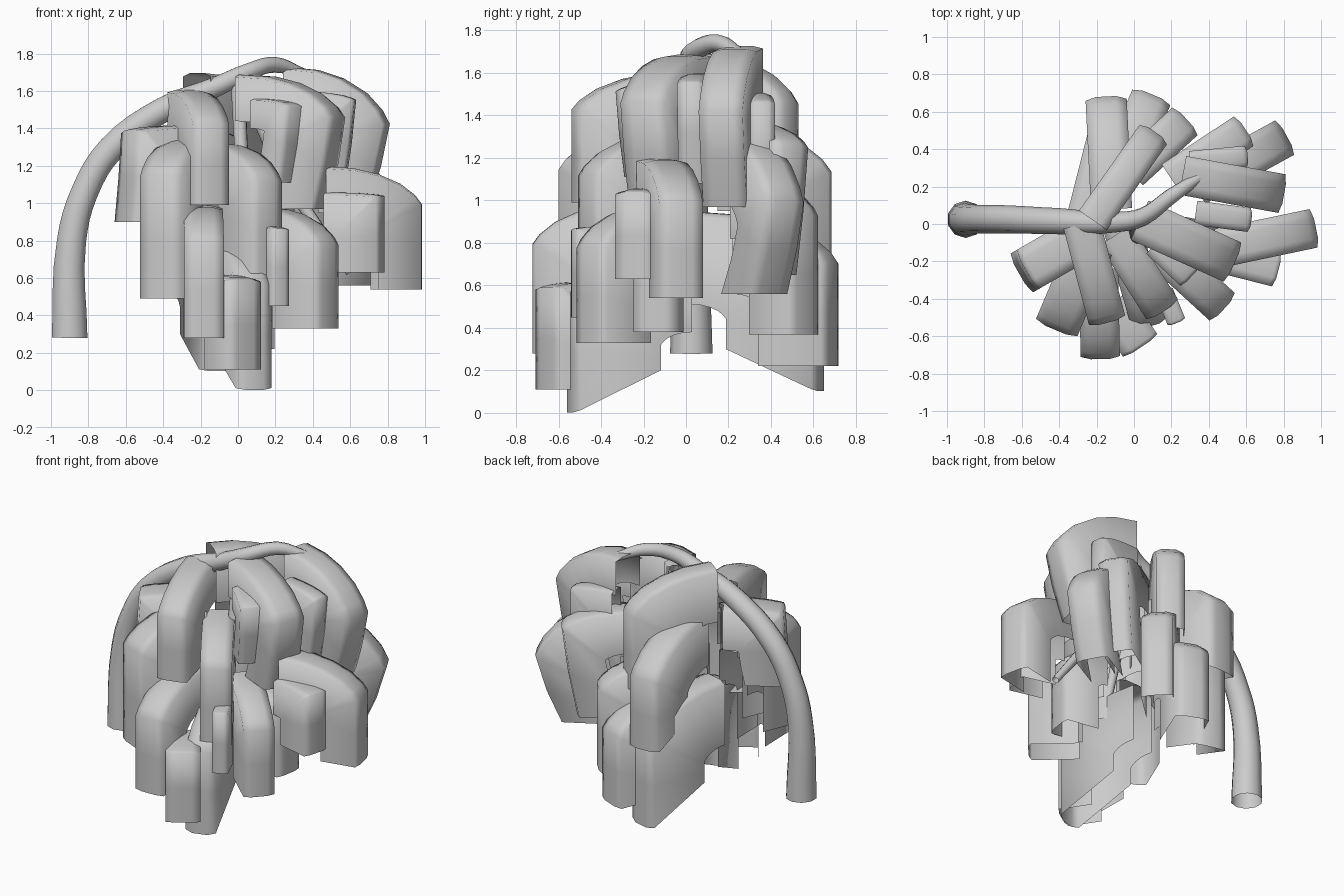
import bpy
import bmesh
from mathutils import Vector

cube = bpy.data.objects.get("Cube")
if cube:
    bpy.data.objects.remove(cube, do_unlink=True)

grey = bpy.data.materials.new("pale_grey")
grey.use_nodes = True
colour = (0.6, 0.6, 0.6, 1)
grey.diffuse_color = colour
grey.node_tree.nodes["Principled BSDF"].inputs["Base Color"].default_value = colour

# leaf cross-section: sideways position, share of the skirt depth
SECTION = [(-1, 1), (-1, 0.06), (-0.5, 0.01), (0.5, 0.01), (1, 0.06), (1, 1)]
# crown line: share of the reach, share of the knee drop
CROWN = [(0, 0), (0.3, 0.05), (0.55, 0.2), (0.78, 0.46), (0.93, 0.76), (1, 1)]


def arch(reach, drop, droop, lean):
    """Points of an arch in the leaf's upright plane, from base to hanging tip."""
    knee = min(droop * reach, 0.6 * drop)
    path = [Vector((u * reach, -v * knee)) for u, v in CROWN]
    path.append(Vector((reach - lean * 0.4, -(knee + drop) / 2)))
    path.append(Vector((reach - lean, -drop)))
    return path


def leaf(name, base, tip, width=0.2, depth=0.28, droop=0.4, lean=0.0, cut=0.0):
    """Open channel that arches out from base, hangs to tip, with deep side skirts."""
    base, tip = Vector(base), Vector(tip)
    out = Vector((tip.x - base.x, tip.y - base.y, 0))
    reach = out.length
    out.normalize()
    side = Vector((-out.y, out.x, 0))
    drop = base.z - tip.z
    depth = min(depth, reach * 0.8)

    crown = arch(reach, drop, droop, lean)
    hem_drop = max(drop - depth - cut, 0.05)
    hem = [p - Vector((0, depth)) for p in arch(reach - depth, hem_drop, droop, lean)]

    bm = bmesh.new()
    rows = []
    for top, low in zip(crown, hem):
        row = []
        for s, d in SECTION:
            q = top.lerp(low, d)
            row.append(bm.verts.new(base + out * q.x + side * s * width / 2
                                    + Vector((0, 0, q.y))))
        rows.append(row)
    for a, b in zip(rows, rows[1:]):
        for j in range(len(SECTION) - 1):
            face = bm.faces.new((a[j], b[j], b[j + 1], a[j + 1]))
            face.smooth = True
    mesh = bpy.data.meshes.new(name)
    bm.to_mesh(mesh)
    bm.free()
    mesh.materials.append(grey)
    bpy.context.collection.objects.link(bpy.data.objects.new(name, mesh))


def stem(name, points, thickness):
    """Tapered round stem along a smooth path of (x, y, z, radius)."""
    curve = bpy.data.curves.new(name, "CURVE")
    curve.dimensions = "3D"
    curve.bevel_depth = thickness
    curve.bevel_resolution = 3
    curve.resolution_u = 4
    curve.materials.append(grey)
    spline = curve.splines.new("BEZIER")
    spline.bezier_points.add(len(points) - 1)
    for bp, (x, y, z, r) in zip(spline.bezier_points, points):
        bp.co = (x, y, z)
        bp.radius = r
        bp.handle_left_type = bp.handle_right_type = "AUTO"
    bpy.context.collection.objects.link(bpy.data.objects.new(name, curve))


# arching trunk and thin inner stems
stem("trunk", [(-0.9, 0.025, 0.28, 1), (-0.89, 0.025, 0.8, 0.82), (-0.82, 0.025, 1.06, 0.76),
               (-0.68, 0.025, 1.29, 0.75), (-0.4, 0.015, 1.5, 0.7), (-0.1, 0.01, 1.63, 0.55),
               (0.05, 0.04, 1.7, 0.48), (0.2, 0.15, 1.74, 0.42), (0.35, 0.25, 1.69, 0.3)], 0.1)
stem("front_stem", [(0, 0.02, 1.65, 1), (0.02, -0.08, 1.25, 0.9), (0.07, -0.2, 0.65, 0.6)], 0.04)
stem("left_stem", [(0.05, 0.04, 1.6, 1), (0.28, 0, 1.1, 0.9), (0.6, -0.05, 0.63, 0.6)], 0.04)

# front leaves
leaf("front_top_leaf", (-0.28, 0, 1.61), (-0.14, -0.53, 0.99), droop=0.33)
leaf("front_right_leaf", (-0.23, -0.12, 1.35), (-0.42, -0.57, 0.49), 0.24, 0.3)
leaf("front_outer_leaf", (-0.19, -0.24, 0.99), (-0.18, -0.725, 0.28), 0.21)
leaf("front_low_leaf", (-0.12, -0.42, 0.62), (0.04, -0.66, 0.11), 0.22, 0.24, 0.1)
leaf("front_left_low_leaf", (0.13, -0.13, 0.98), (0.485, -0.455, 0.33), 0.2, 0.32)
leaf("front_middle_leaf", (-0.1, -0.06, 1.32), (0.16, -0.47, 0.6), 0.2, 0.3)
leaf("front_small_leaf", (0.12, -0.1, 1.56), (0.31, -0.28, 1.11), 0.16, 0.16, 0.15, 0.06)
leaf("front_narrow_leaf", (0.16, -0.36, 0.88), (0.23, -0.53, 0.45), 0.1, 0.15, 0.08)
leaf("front_lowest_leaf", (-0.07, 0, 0.8), (0.09, -0.55, 0), 0.2, 0.42, cut=0.2)

# left leaves
leaf("left_crown_leaf", (0.03, 0.02, 1.69), (0.54, -0.21, 0.97), 0.23, 0.25, lean=0.1)
leaf("left_top_leaf", (0.26, 0.26, 1.73), (0.805, 0.16, 0.97), 0.21, 0.25, 0.55, 0.12)
leaf("left_outer_leaf", (0.45, -0.13, 1.2), (0.975, -0.02, 0.54), 0.21, 0.25, 0.38)
leaf("left_small_leaf", (0.48, -0.17, 1.06), (0.775, -0.245, 0.63), 0.19, 0.25, 0.06)
leaf("left_inner_leaf", (0.33, 0.06, 1.6), (0.63, 0.02, 1.08), 0.13, 0.24, 0.15, 0.06)
leaf("left_rear_leaf", (0.33, 0.2, 1.33), (0.82, 0.47, 0.56), 0.21, 0.28, 0.6, 0.16)
leaf("left_rear_narrow_leaf", (0.3, 0.33, 1.51), (0.61, 0.36, 1), 0.12, 0.22, 0.15)
leaf("left_low_leaf", (0.2, -0.1, 0.95), (0.5, -0.15, 0.38), 0.2, 0.24)

# right leaf
leaf("right_leaf", (-0.25, -0.06, 1.42), (-0.58, -0.25, 0.9), 0.24, 0.28, 0.08, -0.04)

# back leaves
leaf("back_top_leaf", (-0.22, 0.02, 1.7), (0.115, 0.495, 0.95), 0.18, 0.36)
leaf("back_left_leaf", (0.2, 0.24, 1.38), (0.6, 0.505, 0.65), 0.19, 0.28, 0.25, 0.1)
leaf("back_outer_leaf", (-0.12, 0.08, 1.38), (-0.15, 0.685, 0.65), 0.22, 0.35, cut=0.1)
leaf("back_low_leaf", (-0.08, 0.26, 0.9), (0.1, 0.695, 0.22), 0.22, 0.34, 0.4)
leaf("back_left_low_leaf", (-0.02, 0.28, 1.1), (0.285, 0.56, 0.37), 0.2, 0.28)
leaf("back_lowest_leaf", (-0.25, 0.05, 0.95), (-0.1, 0.64, 0.1), 0.21, 0.44, cut=0.2)
